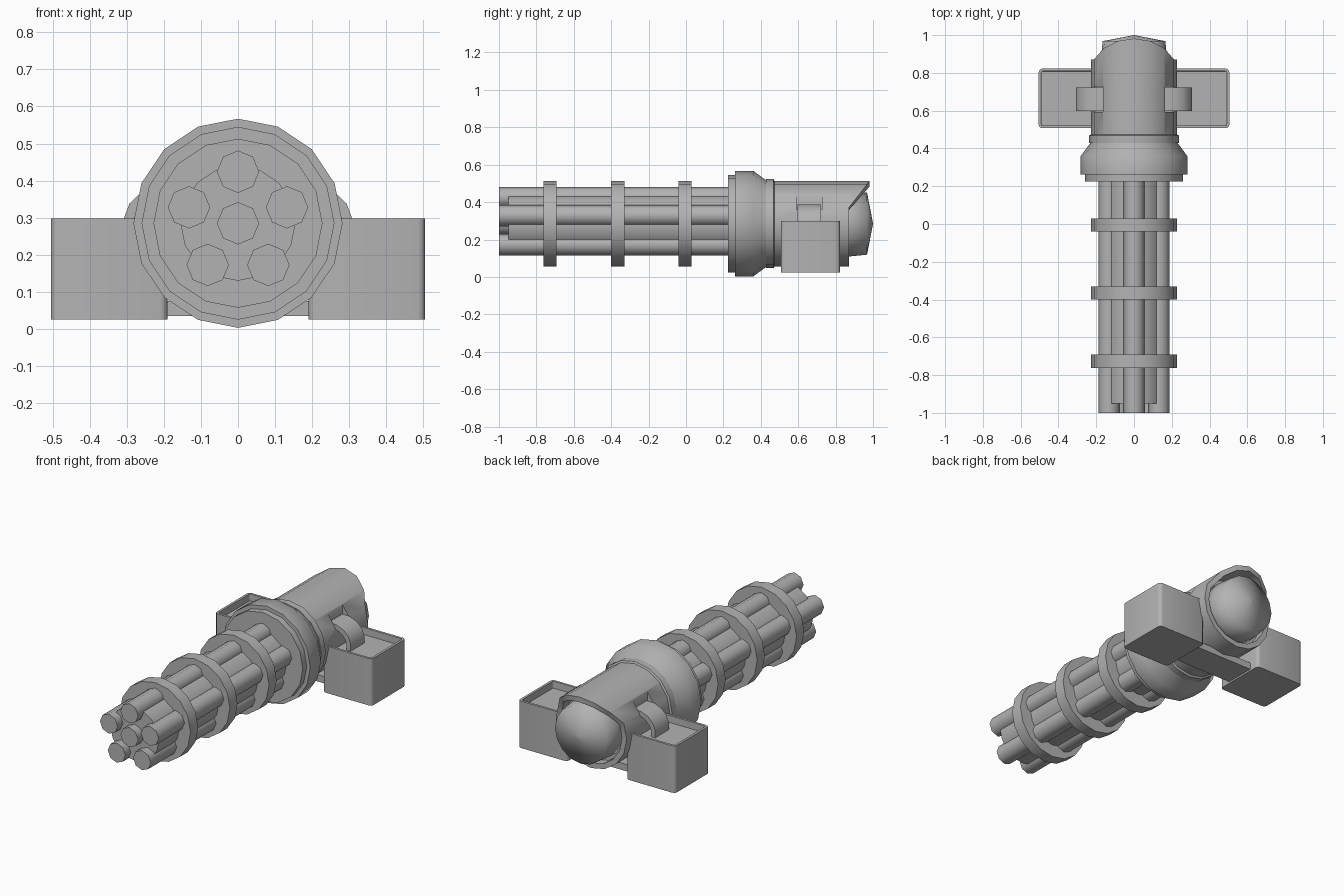
import bpy, bmesh, math

cube = bpy.data.objects.get("Cube")
if cube:
    bpy.data.objects.remove(cube)

AXIS_Z = 0.285

grey = bpy.data.materials.new("plain grey")
grey.use_nodes = True
GREY = (0.45, 0.45, 0.45, 1)
grey.diffuse_color = GREY
grey.node_tree.nodes["Principled BSDF"].inputs["Base Color"].default_value = GREY


def finish(name, bm):
    """Turn a bmesh into a named, coloured object."""
    bmesh.ops.recalc_face_normals(bm, faces=bm.faces[:])
    mesh = bpy.data.meshes.new(name)
    bm.to_mesh(mesh)
    bm.free()
    mesh.materials.append(grey)
    obj = bpy.data.objects.new(name, mesh)
    bpy.context.collection.objects.link(obj)
    return obj


def activate(obj):
    bpy.ops.object.select_all(action='DESELECT')
    obj.select_set(True)
    bpy.context.view_layer.objects.active = obj


def smooth(obj, angle=50):
    activate(obj)
    bpy.ops.object.shade_smooth_by_angle(angle=math.radians(angle))


def mirror(obj):
    obj.modifiers.new("Mirror", 'MIRROR').use_axis = (True, False, False)


def lathe(name, profile, sides=16, x=0.0, z=AXIS_Z, shape=None):
    """Revolve (radius, y) points about a line along y, with capped ends."""
    bm = bmesh.new()
    rings = []
    for i, (r, y) in enumerate(profile):
        ring = []
        for k in range(sides):
            a = 2 * math.pi * k / sides
            yy = y + (shape(i, a) if shape else 0)
            ring.append(bm.verts.new((x + r * math.sin(a), yy, z + r * math.cos(a))))
        rings.append(ring)
    for lo, hi in zip(rings, rings[1:]):
        for k in range(sides):
            j = (k + 1) % sides
            bm.faces.new((lo[k], lo[j], hi[j], hi[k]))
    bm.faces.new(rings[0])
    bm.faces.new(rings[-1])
    return finish(name, bm)


def box(name, x0, x1, y0, y1, z0, z1):
    bm = bmesh.new()
    bmesh.ops.create_cube(bm, size=1)
    for v in bm.verts:
        v.co = ((x0, x1)[v.co.x > 0], (y0, y1)[v.co.y > 0], (z0, z1)[v.co.z > 0])
    return finish(name, bm)


# Barrel cluster: one in the middle, five around it
smooth(lathe("centre_barrel", [(0.057, -1.0), (0.057, 0.23)], 8))
for i in range(5):
    a = 2 * math.pi * i / 5
    smooth(lathe(f"barrel_{i + 1}", [(0.057, -1.0), (0.057, 0.23)], 8,
                 0.139 * math.sin(a), AXIS_Z + 0.139 * math.cos(a)))
smooth(lathe("barrel_core", [(0.155, -0.95), (0.155, 0.23)]))

# Clamp discs along the barrels
for i, y in enumerate((-0.762, -0.4, -0.04)):
    smooth(lathe(f"barrel_clamp_{i + 1}", [(0.228, y), (0.228, y + 0.07)]))

# Front collar and seam ring
smooth(lathe("front_collar", [(0.26, 0.225), (0.26, 0.262), (0.282, 0.262),
                              (0.282, 0.36), (0.234, 0.425), (0.234, 0.435)]))
smooth(lathe("seam_ring", [(0.238, 0.428), (0.238, 0.468), (0.228, 0.474)]))


# Housing with a hollow rear and an overhanging hood on its upper edge
def hood(i, a):
    return max(0, 0.78 * (0.228 * math.cos(a) - 0.087)) if i in (1, 2) else 0


housing = lathe("housing", [(0.228, 0.425), (0.228, 0.872), (0.198, 0.872),
                            (0.198, 0.82)], shape=hood)

# Feed slots cut into both sides of the housing
for side in (-1, 1):
    xs = sorted((side * 0.165, side * 0.3))
    cutter = box("slot_cutter", xs[0], xs[1], 0.592, 0.727, 0.36, 0.47)
    cutter.hide_render = True
    cut = housing.modifiers.new("Slot", 'BOOLEAN')
    cut.operation = 'DIFFERENCE'
    cut.solver = 'EXACT'
    cut.object = cutter
    activate(housing)
    bpy.ops.object.modifier_apply(modifier=cut.name)
    bpy.data.objects.remove(cutter)
smooth(housing)

# Rear cap
smooth(lathe("rear_cap", [(0.178, 0.81), (0.176, 0.87), (0.166, 0.968),
                          (0.001, 1.0)]), 100)

# Ammunition boxes: rounded corners, shallow tray in the top
crate = box("ammo_box", 0.19, 0.505, 0.507, 0.823, 0.025, 0.298)
bm = bmesh.new()
bm.from_mesh(crate.data)
upright = [e for e in bm.edges if abs(e.verts[0].co.z - e.verts[1].co.z) > 0.1]
bmesh.ops.bevel(bm, geom=upright, offset=0.02, segments=3, profile=0.5, affect='EDGES')
bm.normal_update()
top = max(bm.faces, key=lambda f: f.normal.z * f.calc_area())
bmesh.ops.inset_region(bm, faces=[top], thickness=0.014)
bmesh.ops.inset_region(bm, faces=[top], thickness=0.001, depth=-0.04)
bm.to_mesh(crate.data)
bm.free()
mirror(crate)
smooth(crate, 35)

# Feed belts arching from the slots down into the boxes
outer = [(0.16, 0.388), (0.215, 0.388), (0.262, 0.368), (0.293, 0.338),
         (0.308, 0.298), (0.308, 0.25)]
inner = [(0.282, 0.25), (0.282, 0.295), (0.27, 0.32), (0.246, 0.344),
         (0.21, 0.36), (0.16, 0.36)]
bm = bmesh.new()
face = bm.faces.new([bm.verts.new((x, 0.597, z)) for x, z in outer + inner])
grown = bmesh.ops.extrude_face_region(bm, geom=[face])["geom"]
bmesh.ops.translate(bm, vec=(0, 0.126, 0),
                    verts=[g for g in grown if isinstance(g, bmesh.types.BMVert)])
belt = finish("feed_belt", bm)
mirror(belt)
smooth(belt, 40)

# Plate joining the boxes under the housing
box("box_bridge", -0.2, 0.2, 0.58, 0.76, 0.035, 0.075)
